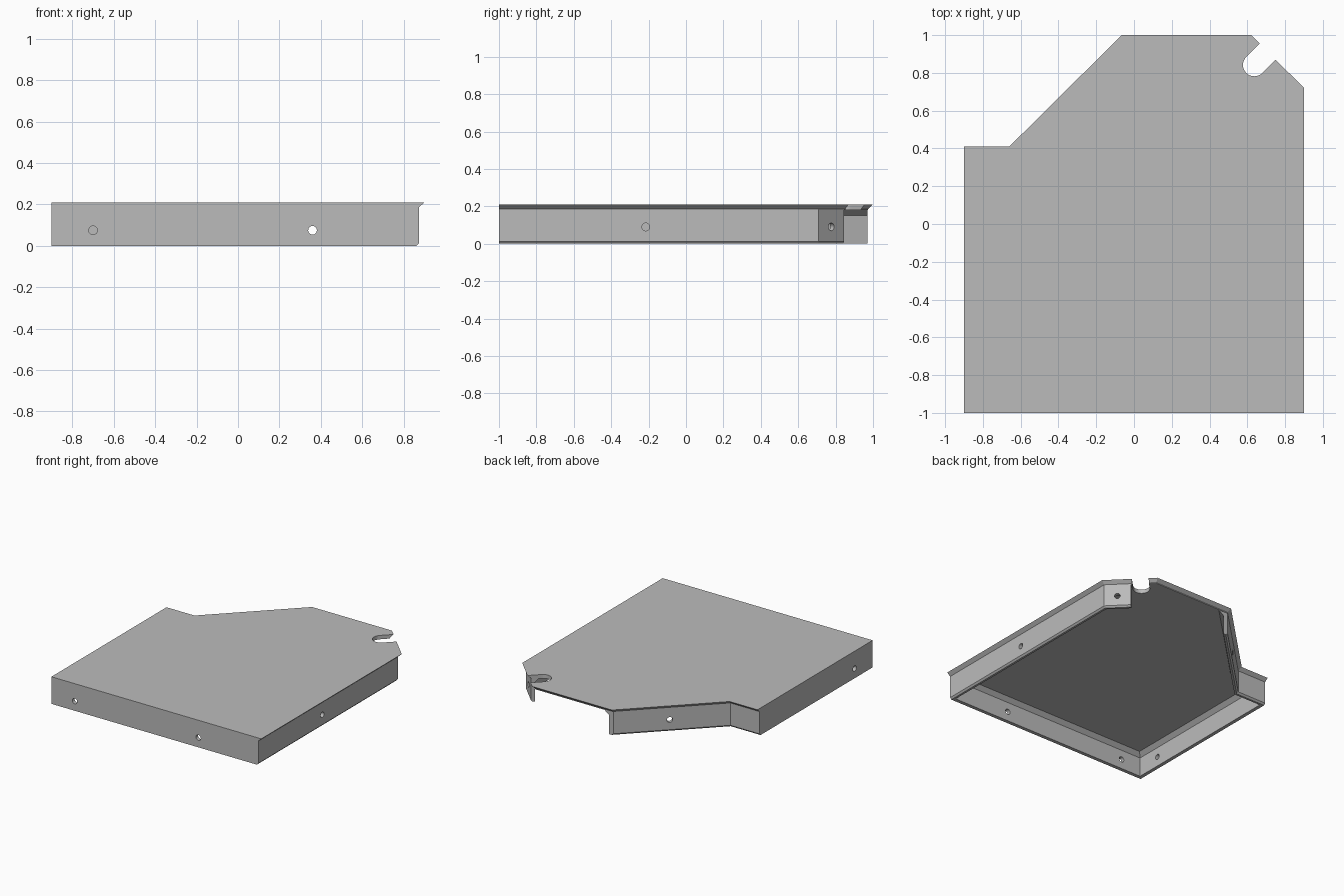
import bpy, bmesh, math
from mathutils import Vector

if "Cube" in bpy.data.objects:
    bpy.data.objects.remove(bpy.data.objects["Cube"])

steel = bpy.data.materials.new("plain grey steel")
steel.use_nodes = True
GREY = (0.5, 0.5, 0.5, 1)
steel.diffuse_color = GREY
steel.node_tree.nodes["Principled BSDF"].inputs["Base Color"].default_value = GREY

TOP, LIP, UNDER = 0.21, 0.186, 0.18   # heights of top face, lip bevel, underside
OVER, WALL, BEND = 0.026, 0.028, 0.03  # overhang, wall thickness, inner bend


def make_object(name, bm):
    bmesh.ops.recalc_face_normals(bm, faces=bm.faces[:])
    mesh = bpy.data.meshes.new(name)
    bm.to_mesh(mesh)
    bm.free()
    mesh.materials.append(steel)
    obj = bpy.data.objects.new(name, mesh)
    bpy.context.collection.objects.link(obj)
    return obj


def inset_line(a, b, dist):
    """Line through a-b moved to the inside of a clockwise outline."""
    d = (b - a).normalized()
    return a + Vector((d.y, -d.x)) * dist, d


def cross(p, q):
    return p.x * q.y - p.y * q.x


def meet(l1, l2):
    (p, d), (q, e) = l1, l2
    return p + d * (cross(q - p, e) / cross(d, e))


# Outline, clockwise from the end of the slot arc
corners = [Vector(p) for p in (
    (0.68, 0.80), (0.75, 0.87), (0.90, 0.72), (0.90, -1), (-0.90, -1),
    (-0.90, 0.41), (-0.66, 0.41), (-0.065, 1), (0.62, 1), (0.665, 0.955))]
centre, radius, steps = Vector((0.637, 0.842)), 0.06, 16
arc = [centre + radius * Vector((math.cos(t), math.sin(t)))
       for t in (math.radians(135 + 180 * i / steps) for i in range(steps + 1))]
outline = arc[-1:] + corners[1:] + arc[:-1]
n = len(outline)

# Edges with an overhanging bevelled lip; the front, right and slot are flush
lipped = {1, 2, 5, 6, 7, 8}


# Top plate
def lower_point(i):
    d0, d1 = (OVER if k in lipped else 0 for k in ((i - 1) % n, i))
    if d0 == d1 == 0:
        return outline[i]
    return meet(inset_line(outline[i - 1], outline[i], d0),
                inset_line(outline[i], outline[(i + 1) % n], d1))


lower = [lower_point(i) for i in range(n)]
bm = bmesh.new()
rings = [[bm.verts.new((p.x, p.y, z)) for p in ring]
         for ring, z in ((outline, TOP), (lower, LIP), (lower, UNDER))]
bm.faces.new(rings[0])
bm.faces.new(rings[-1])
for up, down in zip(rings, rings[1:]):
    for i in range(n):
        j = (i + 1) % n
        bm.faces.new((up[i], up[j], down[j], down[i]))
make_object("top_plate", bm)

# Folded side walls: one profile swept along the mitred edges
profile = [(0, LIP), (0, 0.013), (0.012, 0), (WALL, 0),
           (WALL, UNDER - BEND), (WALL + BEND, UNDER), (WALL + BEND, LIP)]


def wall_path(k):
    """Points of profile corner k along the walls, with both ends cut."""
    lines = []
    for e in range(8):
        a, b = outline[e], outline[e + 1]
        inset, _ = profile[k]
        if e == 0:
            dist = 0.008
        elif e == 7:
            dist = 0.03
        elif e in lipped:
            dist = OVER + inset
        else:
            dist = 0 if k < 3 else inset
        lines.append(inset_line(a, b, dist))
    return [meet(p, q) for p, q in zip(lines, lines[1:])]


def wall_height(k, i):
    # the flush walls have a square bottom edge
    return 0 if k == 1 and i in (3,) else profile[k][1]


bm = bmesh.new()
tracks = [[bm.verts.new((p.x, p.y, wall_height(k, i)))
           for i, p in enumerate(wall_path(k))] for k in range(len(profile))]
for k, track in enumerate(tracks):
    after = tracks[(k + 1) % len(tracks)]
    for i in range(len(track) - 1):
        bm.faces.new((track[i], track[i + 1], after[i + 1], after[i]))
for end in (0, -1):
    bm.faces.new([t[end] for t in tracks])
bmesh.ops.remove_doubles(bm, verts=bm.verts[:], dist=0.0005)
walls = make_object("side_walls", bm)

# Round screw holes: position and the direction they pass through
holes = [((-0.70, -1, 0.075), (0, 1, 0)), ((0.36, -1, 0.075), (0, 1, 0)),
         ((-0.90, -0.78, 0.075), (1, 0, 0)), ((0.87, -0.215, 0.09), (1, 0, 0)),
         ((0.806, 0.776, 0.09), (1, 1, 0)), ((-0.345, 0.69, 0.09), (1, -1, 0))]
bm = bmesh.new()
for place, way in holes:
    turn = Vector(way).to_track_quat("Z", "Y").to_matrix().to_4x4()
    turn.translation = place
    bmesh.ops.create_cone(bm, cap_ends=True, segments=24, radius1=0.021,
                          radius2=0.021, depth=0.16, matrix=turn)
cutter = make_object("hole_cutter", bm)
cutter.hide_render = True

cut = walls.modifiers.new("screw_holes", "BOOLEAN")
cut.operation = "DIFFERENCE"
cut.solver = "EXACT"
cut.object = cutter
bpy.context.view_layer.objects.active = walls
walls.select_set(True)
bpy.ops.object.modifier_apply(modifier=cut.name)
bpy.data.objects.remove(cutter)
